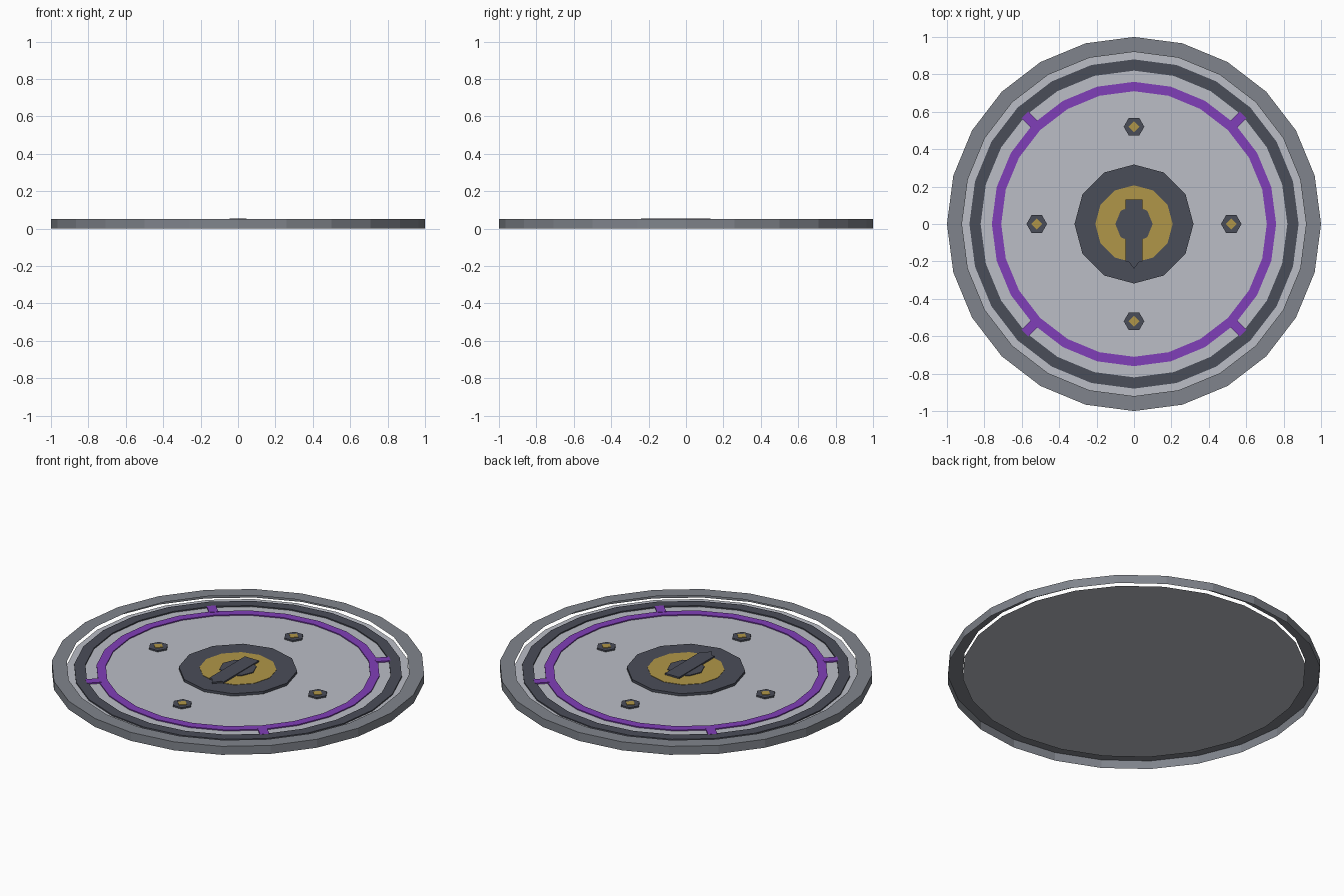
import bpy, bmesh, math
from mathutils import Matrix

cube = bpy.data.objects.get("Cube")
if cube:
    bpy.data.objects.remove(cube, do_unlink=True)


def linear(c):
    c /= 255
    return c / 12.92 if c <= 0.04045 else ((c + 0.055) / 1.055) ** 2.4


def material(name, *rgb):
    m = bpy.data.materials.new(name)
    m.use_nodes = True
    col = [linear(c) for c in rgb] + [1]
    m.diffuse_color = col
    m.node_tree.nodes["Principled BSDF"].inputs["Base Color"].default_value = col
    return m


RIM = material("mid grey", 128, 132, 140)
PLATE = material("light grey", 187, 190, 198)
DARK = material("dark slate", 74, 77, 89)
PURPLE = material("purple", 128, 62, 184)
GOLD = material("brass", 176, 150, 72)


def finish(bm, name, mat, loc=(0, 0, 0)):
    mesh = bpy.data.meshes.new(name)
    bm.to_mesh(mesh)
    bm.free()
    mesh.materials.append(mat)
    ob = bpy.data.objects.new(name, mesh)
    ob.location = loc
    bpy.context.collection.objects.link(ob)
    return ob


def lathe(name, mat, profile, sides=24, closed=False):
    """Spin a radius/height profile into a faceted ring."""
    bm = bmesh.new()
    loops = []
    for i in range(sides):
        a = 2 * math.pi * i / sides
        loops.append([bm.verts.new((r * math.cos(a), r * math.sin(a), z)) for r, z in profile])
    n = len(profile)
    for i in range(sides):
        p, q = loops[i], loops[(i + 1) % sides]
        for k in range(n if closed else n - 1):
            m = (k + 1) % n
            bm.faces.new((p[k], q[k], q[m], p[m]))
    return finish(bm, name, mat)


def prism(name, mat, points, z0, z1, loc=(0, 0, 0), turn=0):
    """Extrude a flat outline between two heights."""
    bm = bmesh.new()
    face = bm.faces.new([bm.verts.new((x, y, z0)) for x, y in points])
    if z1 > z0:
        top = bmesh.ops.extrude_face_region(bm, geom=[face])["geom"]
        bmesh.ops.translate(bm, vec=(0, 0, z1 - z0),
                            verts=[v for v in top if isinstance(v, bmesh.types.BMVert)])
        bmesh.ops.recalc_face_normals(bm, faces=bm.faces)
    bm.transform(Matrix.Rotation(turn, 4, "Z"))
    return finish(bm, name, mat, loc)


def polygon(radius, sides):
    return [(radius * math.cos(2 * math.pi * i / sides),
             radius * math.sin(2 * math.pi * i / sides)) for i in range(sides)]


def band(name, mat, inner, outer, z0, z1):
    return lathe(name, mat, [(outer, z0), (outer, z1), (inner, z1), (inner, z0)], closed=True)


BASE = 0.028

# Open rim: outer wall and top lip only
lathe("outer_rim", RIM, [(1, 0), (1, 0.05), (0.92, 0.05)])

# Thin plate with raised bands
prism("main_plate", PLATE, polygon(0.92, 24), BASE, BASE)
band("dark_band", DARK, 0.82, 0.88, BASE + 0.001, 0.036)
band("purple_band", PURPLE, 0.71, 0.76, BASE + 0.001, 0.035)

# Purple tabs joining the bands on the diagonals
tab = [(0.745, -0.025), (0.825, -0.025), (0.825, 0.025), (0.745, 0.025)]
for i in range(4):
    prism(f"purple_tab_{i + 1}", PURPLE, tab, BASE + 0.001, 0.037,
          turn=math.radians(45 + 90 * i))

# Bolts with brass centres
for i in range(4):
    a = math.pi / 2 * i
    spot = (0.52 * math.cos(a), 0.52 * math.sin(a), 0)
    prism(f"bolt_{i + 1}", DARK, polygon(0.055, 6), BASE + 0.001, 0.038, spot)
    prism(f"bolt_centre_{i + 1}", GOLD, polygon(0.03, 4), 0.038, 0.041, spot)

# Central dial and pointer
prism("dial_base", DARK, polygon(0.318, 12), BASE + 0.001, 0.044)
prism("dial_face", GOLD, polygon(0.207, 12), 0.044, 0.046)
prism("pointer_hub", DARK, polygon(0.1, 8), 0.046, 0.051)
pointer = [(-0.046, 0.13), (-0.046, -0.2), (-0.03, -0.2), (0, -0.24),
           (0.03, -0.2), (0.046, -0.2), (0.046, 0.13)]
prism("pointer", DARK, pointer, 0.046, 0.055)
